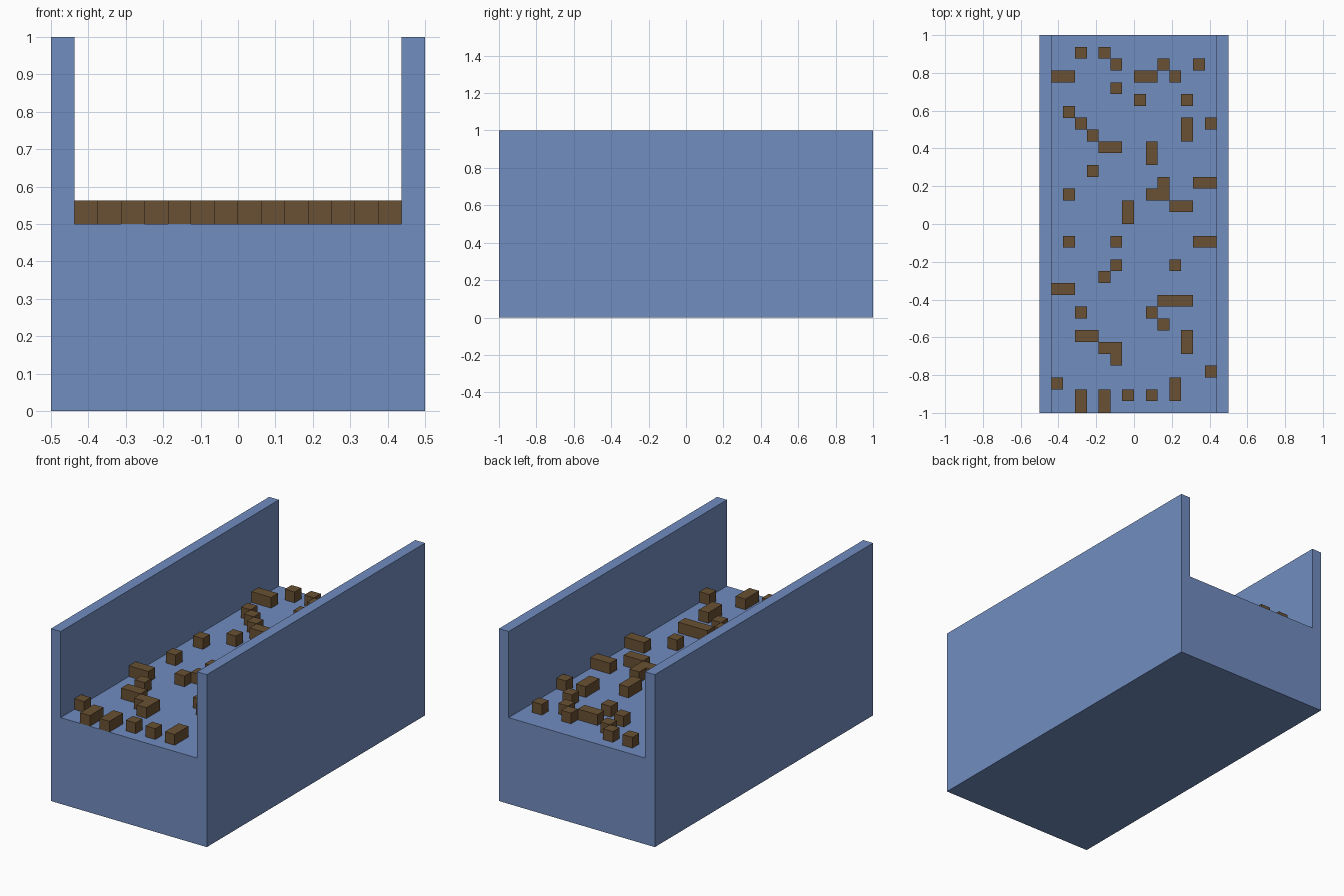
import bpy, bmesh
from mathutils import Matrix, Vector

cube = bpy.data.objects.get("Cube")
if cube:
    bpy.data.objects.remove(cube, do_unlink=True)

CELL = 1 / 16
FLOOR = 0.5
INNER = 7 * CELL  # half width of the channel


def make_material(name, rgb):
    mat = bpy.data.materials.new(name)
    mat.use_nodes = True
    mat.diffuse_color = (*rgb, 1)
    mat.node_tree.nodes["Principled BSDF"].inputs["Base Color"].default_value = (*rgb, 1)
    return mat


def add_object(name, bm, mat):
    bmesh.ops.recalc_face_normals(bm, faces=bm.faces)
    mesh = bpy.data.meshes.new(name)
    bm.to_mesh(mesh)
    bm.free()
    mesh.materials.append(mat)
    obj = bpy.data.objects.new(name, mesh)
    bpy.context.collection.objects.link(obj)


def add_block(bm, column, row, width, depth):
    """Box on the channel floor, placed by its back -x cell."""
    centre = Vector(((column + width / 2) * CELL - INNER,
                     1 - (row + depth / 2) * CELL,
                     FLOOR + CELL / 2))
    size = Vector((width, depth, 1)) * CELL
    bmesh.ops.create_cube(bm, size=1, matrix=Matrix.LocRotScale(centre, None, size))


blue = make_material("blue", (0.165, 0.266, 0.527))
brown = make_material("brown", (0.144, 0.082, 0.033))

# Channel: U-shaped profile pulled from front to back
half = [(0.5, 0), (0.5, 1), (INNER, 1), (INNER, FLOOR)]
profile = half + [(-x, z) for x, z in reversed(half)]
bm = bmesh.new()
face = bm.faces.new([bm.verts.new((x, -1, z)) for x, z in profile])
result = bmesh.ops.extrude_face_region(bm, geom=[face], use_keep_orig=True)
far_end = [g for g in result["geom"] if isinstance(g, bmesh.types.BMVert)]
bmesh.ops.translate(bm, verts=far_end, vec=(0, 2, 0))
add_object("channel", bm, blue)

# Floor blocks: cells (column, row from the back) grouped by block kind
single_blocks = [
    (2, 1), (4, 1), (5, 2), (9, 2), (12, 2), (10, 3), (5, 4), (7, 5), (11, 5),
    (1, 6), (2, 7), (13, 7), (3, 8), (3, 11), (9, 12), (1, 13), (1, 17), (5, 17),
    (5, 19), (10, 19), (4, 20), (2, 23), (8, 23), (9, 24), (5, 27), (13, 28),
    (0, 29), (6, 30), (8, 30),
]
wide_blocks = [
    (0, 3), (7, 3), (4, 9), (12, 12), (8, 13), (10, 14), (12, 17), (0, 21),
    (2, 25), (4, 26),
]
extra_wide_blocks = [(9, 22)]
deep_blocks = [(11, 7), (8, 9), (6, 14), (11, 25), (10, 29), (2, 30), (4, 30)]

bm = bmesh.new()
for cells, width, depth in (
    (single_blocks, 1, 1),
    (wide_blocks, 2, 1),
    (extra_wide_blocks, 3, 1),
    (deep_blocks, 1, 2),
):
    for column, row in cells:
        add_block(bm, column, row, width, depth)
add_object("floor_blocks", bm, brown)
